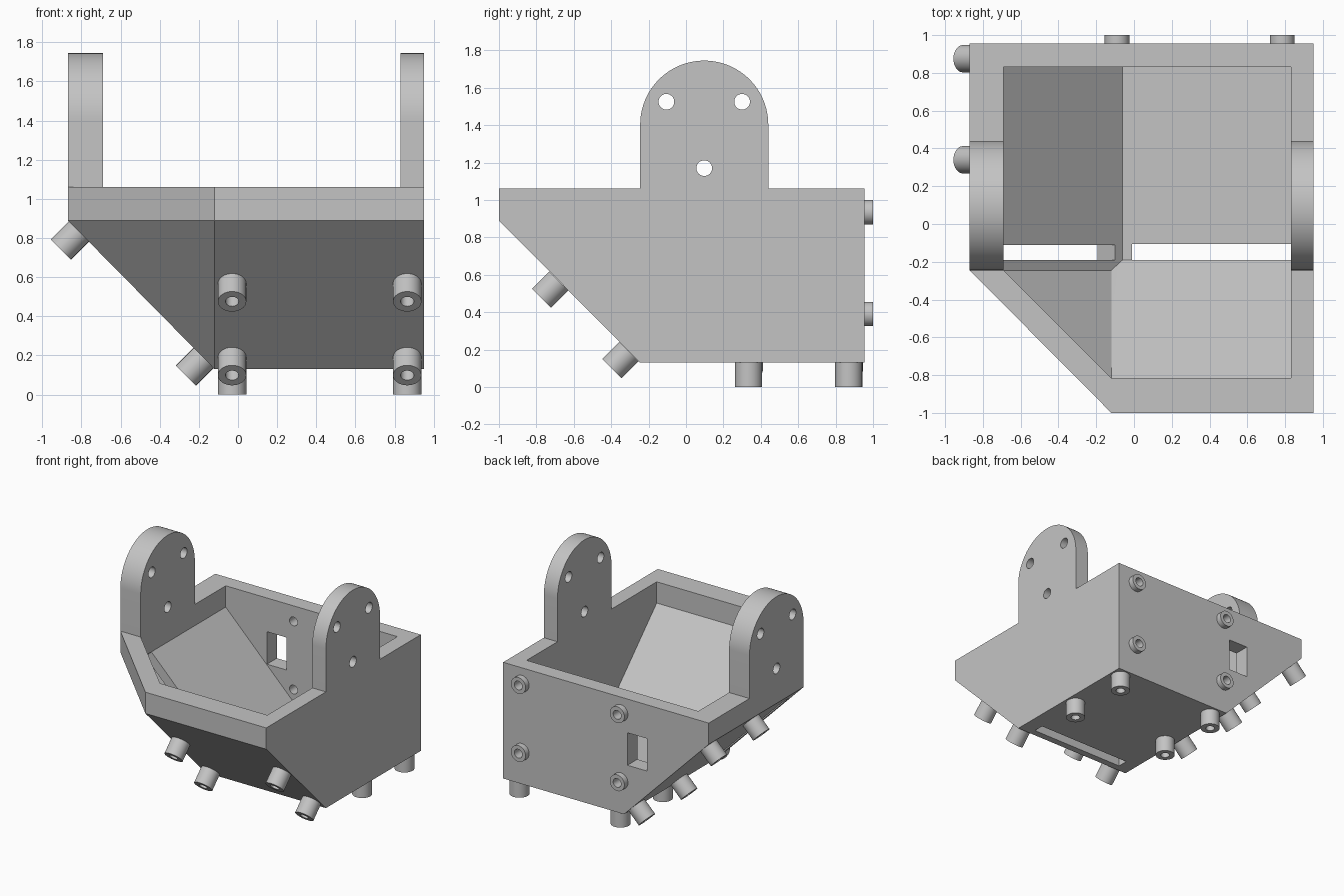
import bpy, bmesh, math
from mathutils import Vector, Matrix

cube = bpy.data.objects.get("Cube")
if cube:
    bpy.data.objects.remove(cube, do_unlink=True)

grey = bpy.data.materials.new("plain grey")
grey.use_nodes = True
grey.diffuse_color = (0.55, 0.55, 0.55, 1)
grey.node_tree.nodes["Principled BSDF"].inputs["Base Color"].default_value = grey.diffuse_color


def make(name, bm):
    bmesh.ops.recalc_face_normals(bm, faces=bm.faces)
    mesh = bpy.data.meshes.new(name)
    bm.to_mesh(mesh)
    bm.free()
    mesh.materials.append(grey)
    obj = bpy.data.objects.new(name, mesh)
    bpy.context.collection.objects.link(obj)
    return obj


def activate(obj):
    bpy.ops.object.select_all(action='DESELECT')
    obj.select_set(True)
    bpy.context.view_layer.objects.active = obj


def smooth(obj):
    activate(obj)
    bpy.ops.object.shade_smooth_by_angle(angle=math.radians(30))


def cut(obj, cutters):
    activate(obj)
    for c in cutters:
        mod = obj.modifiers.new("cut", 'BOOLEAN')
        mod.operation = 'DIFFERENCE'
        mod.solver = 'EXACT'
        mod.object = c
        bpy.ops.object.modifier_apply(modifier=mod.name)
        bpy.data.objects.remove(c, do_unlink=True)


def hull(name, points):
    bm = bmesh.new()
    for p in points:
        bm.verts.new(p)
    bmesh.ops.convex_hull(bm, input=bm.verts)
    bmesh.ops.dissolve_limit(bm, angle_limit=0.02, verts=bm.verts, edges=bm.edges)
    return make(name, bm)


def box(name, x, y, z):
    return hull(name, [(a, b, c) for a in x for b in y for c in z])


def rod(start, end, radius):
    start, end = Vector(start), Vector(end)
    axis = end - start
    turn = axis.to_track_quat('Z', 'Y').to_matrix().to_4x4()
    bm = bmesh.new()
    bmesh.ops.create_cone(bm, cap_ends=True, segments=32, radius1=radius, radius2=radius,
                          depth=axis.length,
                          matrix=Matrix.Translation((start + end) / 2) @ turn)
    return make("rod_cutter", bm)


def boss(name, base, direction, profile):
    # Lathe a closed profile around the boss axis
    bm = bmesh.new()
    verts = [bm.verts.new((r, 0, h)) for r, h in profile]
    edges = [bm.edges.new(pair) for pair in zip(verts, verts[1:] + verts[:1])]
    bmesh.ops.spin(bm, geom=verts + edges, axis=(0, 0, 1), cent=(0, 0, 0),
                   steps=32, angle=math.tau)
    bmesh.ops.remove_doubles(bm, verts=bm.verts, dist=0.0005)
    bmesh.ops.dissolve_degenerate(bm, edges=bm.edges, dist=0.0001)
    turn = Vector(direction).to_track_quat('Z', 'Y').to_matrix().to_4x4()
    bm.transform(Matrix.Translation(base) @ turn)
    smooth(make(name, bm))


# Main tub: vertical rim over three sloped sides
LEFT, RIGHT, FRONT, BACK = -0.87, 0.95, -1.0, 0.955
FLOOR, SLOPE_TOP, RIM = 0.13, 0.89, 1.06
CORNER_X, CORNER_Y = -0.12, -0.245
outline = [(LEFT, BACK), (RIGHT, BACK), (RIGHT, FRONT), (CORNER_X, FRONT), (LEFT, CORNER_Y)]
base = [(x, y, FLOOR) for x in (CORNER_X, RIGHT) for y in (CORNER_Y, BACK)]
tub = hull("tub_body", [(x, y, z) for x, y in outline for z in (SLOPE_TOP, RIM)] + base)

# Cavity following the outer slopes
in_left, in_right, in_front, in_back = -0.69, 0.83, -0.815, 0.83
inner = [(in_left, in_back), (in_right, in_back), (in_right, in_front),
         (CORNER_X, in_front), (in_left, CORNER_Y)]
inner_base = [(x, y, 0.26) for x in (-0.06, in_right) for y in (-0.19, in_back)]
cavity = hull("cavity_cutter", [(x, y, z) for x, y in inner for z in (SLOPE_TOP, 1.3)]
              + inner_base + [(CORNER_X, CORNER_Y, 0.32)])

# Slots through the floor and squarely through the left slope, window in the back
floor_slot = box("floor_slot_cutter", (-0.01, in_right), (-0.19, -0.105), (0.05, 0.3))
slope_slot = hull("slope_slot_cutter", [(x + d, y, 0.2 - x + d) for x in (-0.69, -0.10)
                                        for d in (-0.15, 0.02) for y in (-0.19, -0.11)])
window = box("window_cutter", (-0.325, -0.15), (0.75, 1.1), (0.53, 0.79))
back_spots = [(x, z) for x in (-0.09, 0.785) for z in (0.39, 0.935)]
back_holes = [rod((x, 0.7, z), (x, 1.1, z), 0.035) for x, z in back_spots]
cut(tub, [cavity, floor_slot, slope_slot, window] + back_holes)
smooth(tub)

# Round-topped ears with three holes each
EAR_Y, EAR_R, EAR_Z = 0.0975, 0.3425, 1.4025
for name, x0, x1 in (("ear_right", LEFT, in_left), ("ear_left", in_right, RIGHT)):
    bm = bmesh.new()
    arc = [math.pi * i / 48 for i in range(49)]
    profile = [(EAR_Y + EAR_R * math.cos(a), EAR_Z + EAR_R * math.sin(a)) for a in arc]
    profile += [(EAR_Y - EAR_R, RIM), (EAR_Y + EAR_R, RIM)]
    face = bm.faces.new([bm.verts.new((x0, y, z)) for y, z in profile])
    side = bmesh.ops.extrude_face_region(bm, geom=[face])
    moved = [v for v in side["geom"] if isinstance(v, bmesh.types.BMVert)]
    bmesh.ops.translate(bm, verts=moved, vec=(x1 - x0, 0, 0))
    ear = make(name, bm)
    cut(ear, [rod((-1.2, y, z), (1.2, y, z), 0.042)
              for y, z in ((-0.105, 1.525), (0.30, 1.525), (EAR_Y, 1.17))])
    smooth(ear)

# Blind standoffs on the floor, front slope and left slope
R, HOLE, LENGTH = 0.0725, 0.034, 0.13
standoff = [(0, 0.005), (HOLE, 0.005), (HOLE, LENGTH), (R, LENGTH), (R, 0), (0, 0)]
for x in (-0.03, 0.865):
    for y in (0.335, 0.87):
        boss("floor_standoff", (x, y, FLOOR), (0, 0, -1), standoff)
    for y, z in ((-0.68, 0.567), (-0.305, 0.19)):
        boss("front_standoff", (x, y, z), (0, -1, -1), standoff)
for y in (0.34, 0.875):
    for x, z in ((-0.813, 0.833), (-0.175, 0.188)):
        boss("side_standoff", (x, y, z), (-1, 0, -1), standoff)

# Short open collars around the back holes
collar = [(0.035, 0), (0.035, 0.045), (0.065, 0.045), (0.065, 0)]
for x, z in back_spots:
    boss("back_collar", (x, BACK, z), (0, 1, 0), collar)
